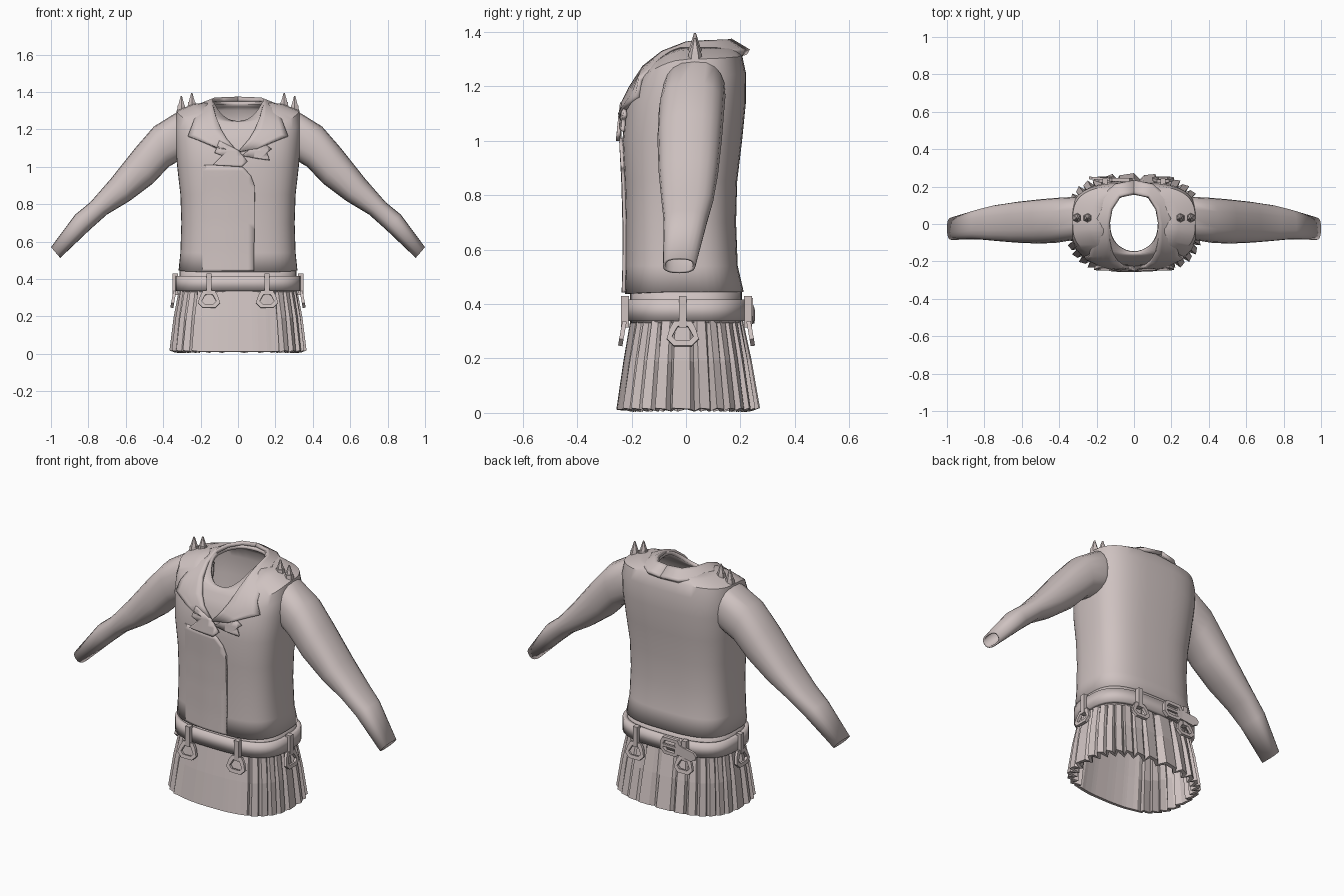
import bpy, bmesh, math
from mathutils import Vector, Matrix
from mathutils.bvhtree import BVHTree

if "Cube" in bpy.data.objects:
    bpy.data.objects.remove(bpy.data.objects["Cube"])

mat = bpy.data.materials.new("pale pink grey")
mat.diffuse_color = (0.62, 0.54, 0.53, 1)
mat.use_nodes = True
mat.node_tree.nodes["Principled BSDF"].inputs["Base Color"].default_value = mat.diffuse_color


def finish(name, bm, thick=0, smooth=True, offset=-1):
    me = bpy.data.meshes.new(name)
    bm.to_mesh(me)
    bm.free()
    ob = bpy.data.objects.new(name, me)
    bpy.context.collection.objects.link(ob)
    me.materials.append(mat)
    if thick:
        m = ob.modifiers.new("thickness", 'SOLIDIFY')
        m.thickness, m.offset = thick, offset
    bpy.ops.object.select_all(action='DESELECT')
    ob.select_set(True)
    bpy.context.view_layer.objects.active = ob
    if smooth:
        bpy.ops.object.shade_smooth_by_angle(angle=math.radians(35))
    return ob


def sup(t, n):
    c, s = math.cos(t), math.sin(t)
    f = lambda v: math.copysign(abs(v) ** (2 / n), v)
    return f(c), f(s)


def loft(rings, closed=True):
    bm = bmesh.new()
    rows = [[bm.verts.new(p) for p in r] for r in rings]
    n = len(rows[0])
    for a, b in zip(rows, rows[1:]):
        for j in range(n if closed else n - 1):
            k = (j + 1) % n
            bm.faces.new((a[j], a[k], b[k], b[j]))
    bm.normal_update()
    return bm


def body_ring(a, yf, yb, zs, zf=None, zb=None, n=3.0, count=48):
    zf = zs if zf is None else zf
    zb = zs if zb is None else zb
    mid, half = (yf + yb) / 2, (yb - yf) / 2
    out = []
    for j in range(count):
        x, s = sup(2 * math.pi * j / count, n)
        out.append((a * x, mid + half * s, zs + s * s * ((zf if s < 0 else zb) - zs)))
    return out


# Jacket torso, open at neck and hem
torso = loft([
    body_ring(.318, -.225, .212, .445, .437, .445),
    body_ring(.308, -.222, .190, .54),
    body_ring(.303, -.222, .184, .70),
    body_ring(.308, -.226, .188, .85),
    body_ring(.325, -.234, .206, 1.0),
    body_ring(.337, -.220, .220, 1.14),
    body_ring(.338, -.200, .220, 1.23, 1.18, 1.25),
    body_ring(.328, -.182, .207, 1.30, 1.215, 1.31),
    body_ring(.240, -.168, .190, 1.335, 1.238, 1.335, 2.6),
    body_ring(.130, -.155, .165, 1.35, 1.245, 1.35, 2.3)])
tree = BVHTree.FromBMesh(torso)
finish("jacket_torso", torso, .02)


def front_y(x, z):
    hit = tree.ray_cast(Vector((x, -1, z)), Vector((0, 1, 0)))[0]
    return hit.y if hit else None


# Flat outlines draped over the jacket front
def drape(name, outline, lift):
    bm = bmesh.new()
    bm.faces.new([bm.verts.new((x, 0, z)) for x, z in outline])
    for axis, lo in (((1, 0, 0), -.3), ((0, 0, 1), .45)):
        for i in range(20):
            co = Vector(axis) * (lo + i * .035 + .003)
            bmesh.ops.bisect_plane(bm, geom=bm.verts[:] + bm.edges[:] + bm.faces[:],
                                   plane_co=co, plane_no=axis)
    for v in bm.verts:
        y = front_y(v.co.x, v.co.z)
        v.co.y = (-.22 if y is None else y) - lift(v.co.x)
    bm.normal_update()
    if sum(f.normal.y for f in bm.faces) > 0:
        bmesh.ops.reverse_faces(bm, faces=bm.faces[:])
    finish(name, bm, .014)


drape("front_overlap", [(-.24, .442), (.085, .442), (.09, .85), (.088, .90), (.07, .95),
                        (.03, .995), (-.02, 1.01), (-.24, 1.01)],
      lambda x: -.004 + .016 * min(1, max(0, (x + .24) / .2)))
drape("lower_lapel_left", [(-.10, 1.14), (-.125, 1.075), (-.085, 1.06), (-.135, 1.01),
                           (.02, 1.0), (.05, 1.03), (.0, 1.09)], lambda x: .024)
drape("lower_lapel_right", [(.02, 1.06), (.10, 1.045), (.17, 1.035), (.155, 1.075),
                            (.18, 1.095), (.12, 1.14)], lambda x: .018)

# Collar: strips between neck edge and outer edge, back centre to lapel
stations = [((0, .168, 1.375), (0, .235, 1.335)), ((.08, .15, 1.372), (.10, .215, 1.33)),
            ((.125, .08, 1.37), (.175, .15, 1.33)), ((.138, 0, 1.365), (.20, .03, 1.34)),
            ((.135, -.09, 1.33), (.215, -.07, 1.305)), ((.12, -.16, 1.275), (.243, -.14, 1.23)),
            ((.09, -.205, 1.20), (.268, -.18, 1.165)), ((.06, -.225, 1.15), (.165, -.235, 1.125)),
            ((0, -.245, 1.08), (.10, -.25, 1.10))]
for s, side in ((1, "right"), (-1, "left")):
    rows = []
    for k, (a, b) in enumerate(stations):
        row = []
        for i in range(6):
            p = Vector(a).lerp(Vector(b), i / 5)
            y = front_y(p.x, p.z)
            if k >= 5 and y is not None:
                p.y = min(p.y, y - .02)
            row.append((s * p.x, p.y, p.z))
        rows.append(row)
    bm = loft(rows, False)
    if sum(f.normal.z for f in bm.faces) < 0:
        bmesh.ops.reverse_faces(bm, faces=bm.faces[:])
    finish("collar_" + side, bm, .022)

# Sleeves: upper edge, lower edge and y range of each section
sleeve = [((.24, 1.28), (.26, 1.05), -.08, .14), ((.326, 1.292), (.31, 1.035), -.085, .145),
          ((.45, 1.215), (.37, 1.0), -.10, .14), ((.55, 1.10), (.455, .91), -.105, .132),
          ((.68, .936), (.575, .82), -.10, .118), ((.79, .81), (.70, .745), -.09, .10),
          ((.87, .745), (.79, .665), -.082, .078), ((1.0, .57), (.95, .513), -.085, .035)]
for s, side in ((1, "right"), (-1, "left")):
    rings = []
    for u, l, y0, y1 in sleeve:
        u, l = Vector(u), Vector(l)
        ring = []
        for j in range(20):
            c, d = sup(2 * math.pi * j / 20, 2.5)
            q = (u + l) / 2 + (u - l) / 2 * d
            ring.append((s * q.x, (y0 + y1) / 2 + (y1 - y0) / 2 * c, q.y))
        rings.append(ring)
    bm = loft(rings)
    bmesh.ops.recalc_face_normals(bm, faces=bm.faces[:])
    finish("sleeve_" + side, bm, .01)


# Pleated skirt with a flat front panel
def skirt_ring(a, b, z, amp):
    out, N = [], 30
    for k in range(N):
        for f, o in ((0, 1), (.62, .35), (.8, -1)):
            t = -math.pi / 2 + 2 * math.pi * (k + f) / N
            x, y = sup(t, 2.7)
            flat = y < -.9 and abs(x) < .72
            o2 = 0 if flat else o * amp
            out.append((x * (a + o2), y * (b + o2), z + (0 if flat else o * amp * .35)))
    return out


finish("pleated_skirt", loft([skirt_ring(.352, .256, .012, .016), skirt_ring(.335, .23, .19, .011),
                              skirt_ring(.312, .203, .35, .004)]), .022, False)
finish("skirt_waist", loft([body_ring(.312, -.205, .205, z) for z in (.33, .46)]), .015)

# Belt
finish("belt", loft([body_ring(.334, -.222, .226, z) for z in (.337, .417)]), .025)


def box(bm, size, loc):
    m = Matrix.Translation(loc) @ Matrix.Diagonal((*size, 1))
    bmesh.ops.create_cube(bm, size=1, matrix=m)


def frame(bm, w, h, t, depth, z, taper=0, y=0):
    """Chamfered rectangular ring in the xz plane."""
    def outline(w, h, yy):
        c = .28 * h
        pts = [(w / 2 - c, -h / 2), (w / 2, -h / 2 + c), (w / 2 - taper, h / 2 - c),
               (w / 2 - taper - c * .6, h / 2)]
        pts += [(-x, v) for x, v in reversed(pts)]
        return [(x, yy, z + v) for x, v in pts]
    ring = [outline(w, h, y), outline(w, h, y - depth),
            outline(w - 2 * t, h - 2 * t, y - depth), outline(w - 2 * t, h - 2 * t, y)]
    rows = [[bm.verts.new(p) for p in r] for r in ring]
    for i in range(4):
        a, b = rows[i], rows[(i + 1) % 4]
        for j in range(8):
            bm.faces.new((a[j], a[(j + 1) % 8], b[(j + 1) % 8], b[j]))


# Belt straps with hanging rings
spots = [(.155, -.222, 0), (-.155, -.222, 0), (.334, -.012, 90), (-.334, -.012, -90),
         (.155, .226, 180), (-.155, .226, 180)]
for i, (x, y, ang) in enumerate(spots):
    bm = bmesh.new()
    frame(bm, .118, .092, .02, .016, 0, .012)
    bmesh.ops.transform(bm, matrix=Matrix.Translation((0, -.004, .29)) @ Matrix.Rotation(math.radians(-10), 4, 'X'),
                        verts=bm.verts[:])
    box(bm, (.028, .03, .115), (0, -.002, .372))
    bmesh.ops.transform(bm, matrix=Matrix.Translation((x, y, 0)) @ Matrix.Rotation(math.radians(ang), 4, 'Z'),
                        verts=bm.verts[:])
    bmesh.ops.recalc_face_normals(bm, faces=bm.faces[:])
    finish("belt_ring_%d" % (i + 1), bm, 0, False)

# Back buckle with pin, and loose belt end
bm = bmesh.new()
frame(bm, .125, .095, .018, .02, .375, 0, .247)
box(bm, (.09, .012, .014), (0, .24, .375))
bmesh.ops.translate(bm, vec=(-.07, 0, 0), verts=bm.verts[:])
bmesh.ops.recalc_face_normals(bm, faces=bm.faces[:])
finish("buckle", bm, 0, False)
bm = bmesh.new()
tail = [(-.10, .402), (-.10, .345), (-.20, .328), (-.232, .34), (-.24, .362), (-.225, .382)]
bm.faces.new([bm.verts.new((x, .238 - .06 * (x + .1), z)) for x, z in tail])
finish("belt_end", bm, .014, False, 0)

# Shoulder spikes
for s, side in ((1, "right"), (-1, "left")):
    for x, z, tag in ((.247, 1.315, "inner"), (.303, 1.298, "outer")):
        bm = bmesh.new()
        for r1, r2, h, dz in ((.027, .022, .03, .015), (.02, .004, .052, .054)):
            bmesh.ops.create_cone(bm, cap_ends=True, segments=6, radius1=r1, radius2=r2, depth=h,
                                  matrix=Matrix.Translation((s * x, .033, z + dz)))
        finish("spike_%s_%s" % (side, tag), bm, 0, False)
